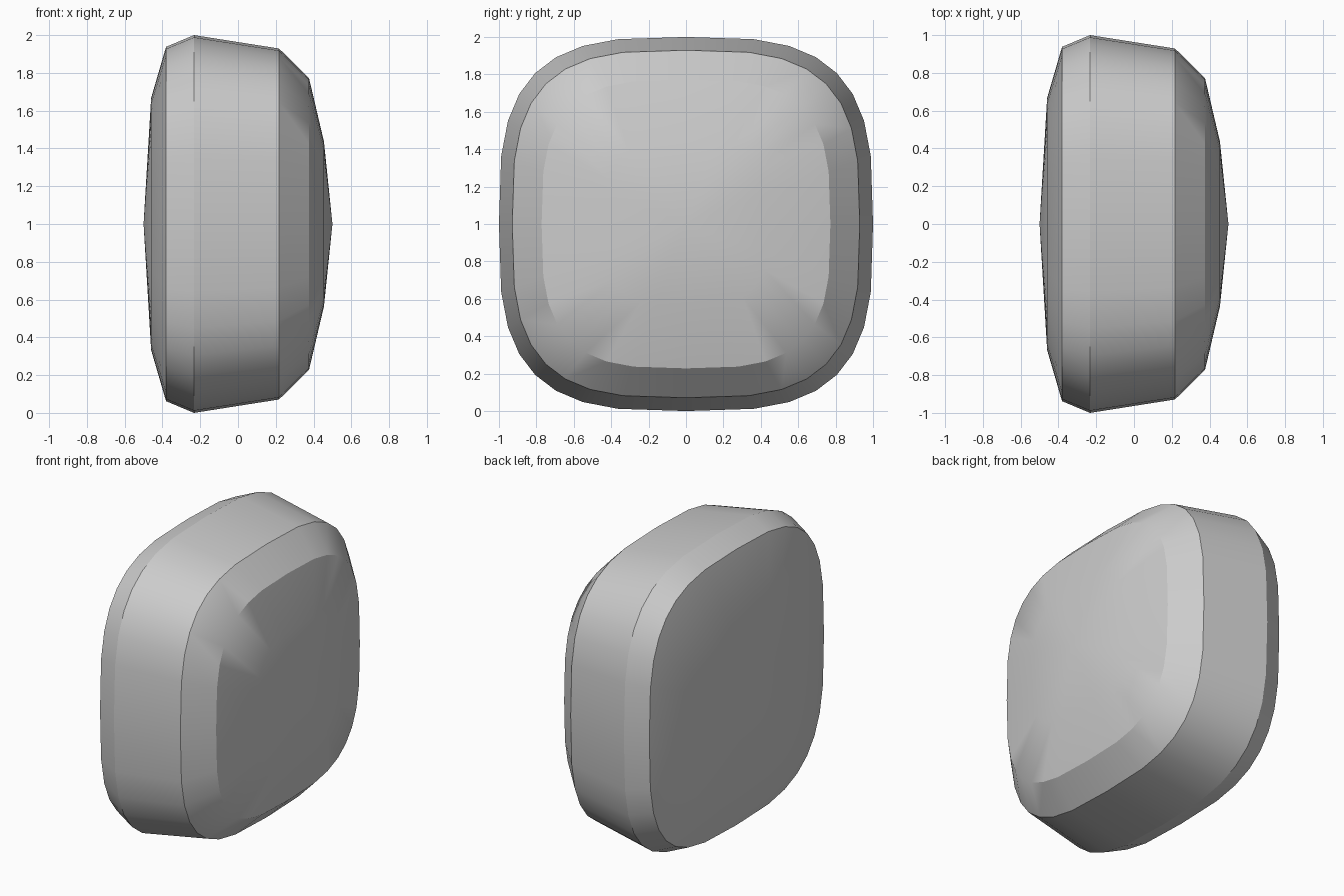
import bpy
import bmesh
from math import cos, sin, pi, radians, copysign

cube = bpy.data.objects.get("Cube")
if cube:
    bpy.data.objects.remove(cube, do_unlink=True)

SEGMENTS = 32
ROUNDNESS = 0.62
# Position along x and half-width of each rounded-square ring
RINGS = [(-0.46, 0.667), (-0.381, 0.938), (-0.233, 1.0),
         (0.217, 0.929), (0.376, 0.772), (0.455, 0.437)]


def soft(value):
    return copysign(abs(value) ** ROUNDNESS, value)


def flat_material(name, color):
    mat = bpy.data.materials.new(name)
    mat.use_nodes = True
    mat.diffuse_color = color
    mat.node_tree.nodes["Principled BSDF"].inputs["Base Color"].default_value = color
    return mat


# Rounded-square pad, lofted along x and closed by shallow cones
bm = bmesh.new()
loops = []
for x, r in RINGS:
    angles = [2 * pi * i / SEGMENTS for i in range(SEGMENTS)]
    loops.append([bm.verts.new((x, r * soft(cos(a)), 1 + r * soft(sin(a))))
                  for a in angles])
for low, high in zip(loops, loops[1:]):
    for i in range(SEGMENTS):
        j = (i + 1) % SEGMENTS
        bm.faces.new((low[i], low[j], high[j], high[i]))
for loop, x in ((loops[0], -0.5), (loops[-1], 0.5)):
    tip = bm.verts.new((x, 0, 1))
    for i in range(SEGMENTS):
        bm.faces.new((loop[i], loop[(i + 1) % SEGMENTS], tip))
bmesh.ops.recalc_face_normals(bm, faces=bm.faces)

mesh = bpy.data.meshes.new("rounded_pad")
bm.to_mesh(mesh)
bm.free()
pad = bpy.data.objects.new("rounded_pad", mesh)
bpy.context.collection.objects.link(pad)
mesh.materials.append(flat_material("light grey", (0.6, 0.6, 0.6, 1)))

# Smooth shading with crisp ring edges
bpy.ops.object.select_all(action='DESELECT')
pad.select_set(True)
bpy.context.view_layer.objects.active = pad
bpy.ops.object.shade_smooth_by_angle(angle=radians(30.4))
